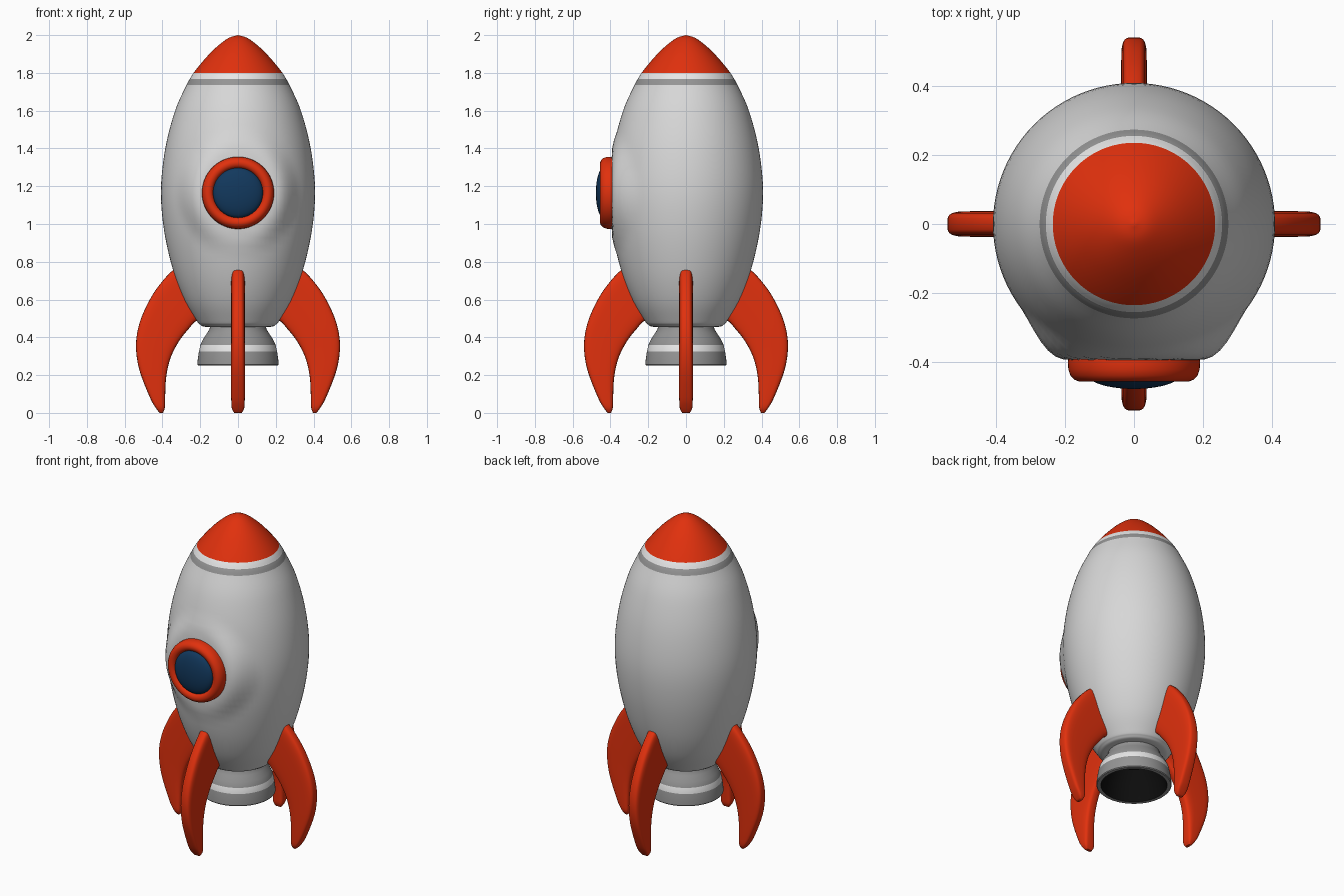
import bpy, bmesh, math
from mathutils import Matrix, Vector

if "Cube" in bpy.data.objects:
    bpy.data.objects.remove(bpy.data.objects["Cube"])


def material(name, rgb):
    m = bpy.data.materials.new(name)
    m.diffuse_color = (*rgb, 1)
    m.use_nodes = True
    m.node_tree.nodes["Principled BSDF"].inputs["Base Color"].default_value = m.diffuse_color
    return m


RED = material("red", (0.75, 0.03, 0.004))
HULL = material("hull light grey", (0.68, 0.68, 0.68))
WHITE = material("band white", (0.80, 0.80, 0.80))
GREY = material("mid grey", (0.30, 0.30, 0.30))
BLUE = material("glass dark blue", (0.006, 0.04, 0.11))
BLACK = material("nozzle black", (0.004, 0.004, 0.004))


def smooth_path(pts, steps):
    """Catmull-Rom curve that passes through every given point."""
    p = [Vector(q) for q in pts]
    p = [2 * p[0] - p[1]] + p + [2 * p[-1] - p[-2]]
    out = []
    for i in range(1, len(p) - 2):
        a, b, c, d = p[i - 1:i + 3]
        for s in range(steps):
            t = s / steps
            out.append(0.5 * (2 * b + (c - a) * t + (2 * a - 5 * b + 4 * c - d) * t * t
                              + (3 * b - a - 3 * c + d) * t ** 3))
    return out + [p[-2]]


def finish(name, bm, mats, rule=None, angle=40):
    bmesh.ops.recalc_face_normals(bm, faces=bm.faces)
    bm.normal_update()
    if rule:
        for f in bm.faces:
            f.material_index = rule(f.calc_center_median(), f.normal)
    me = bpy.data.meshes.new(name)
    bm.to_mesh(me)
    bm.free()
    for m in mats:
        me.materials.append(m)
    me.shade_smooth()
    me.set_sharp_from_angle(angle=math.radians(angle))
    ob = bpy.data.objects.new(name, me)
    bpy.context.collection.objects.link(ob)
    return ob


def lathe(profile, segs=96):
    """Closed turned shape; the profile starts and ends on the axis."""
    bm = bmesh.new()
    rings = []
    for r, z in profile:
        if r < 1e-5:
            rings.append([bm.verts.new((0, 0, z))] * segs)
        else:
            rings.append([bm.verts.new((r * math.cos(2 * math.pi * k / segs),
                                        r * math.sin(2 * math.pi * k / segs), z))
                          for k in range(segs)])
    for a, b in zip(rings, rings[1:]):
        for k in range(segs):
            n = (k + 1) % segs
            corners = list(dict.fromkeys((a[k], a[n], b[n], b[k])))
            if len(corners) > 2:
                bm.faces.new(corners)
    return bm


# Hull with red nose and two bands, swelling slightly to meet the window
WIN_Z = 1.165
hull_pts = [(0, 2.0), (0.045, 1.987), (0.09, 1.957), (0.14, 1.912), (0.19, 1.857),
            (0.235, 1.80), (0.255, 1.768), (0.273, 1.735), (0.333, 1.6), (0.385, 1.4),
            (0.408, 1.18), (0.392, 0.97), (0.345, 0.76), (0.285, 0.6), (0.22, 0.49),
            (0.2, 0.467), (0.175, 0.456), (0.1, 0.455)]
bm = lathe([tuple(p) for p in smooth_path(hull_pts, 5)] + [(0, 0.455)])
for v in bm.verts:
    if v.co.y < 0:
        t = (math.hypot(v.co.x, v.co.z - WIN_Z) - 0.19) / 0.14
        t = min(max(t, 0), 1)
        w = 1 - t * t * (3 - 2 * t)
        v.co.y += (min(v.co.y, -0.393) - v.co.y) * w


def hull_rule(c, n):
    if c.z > 1.80:
        return 1
    if c.z > 1.768:
        return 2
    return 3 if c.z > 1.735 else 0


finish("hull", bm, [HULL, RED, WHITE, GREY], hull_rule)

# Engine nozzle with a light stripe and black inside
nozzle_pts = [(0, 0.47), (0.148, 0.47), (0.15, 0.445), (0.165, 0.42), (0.185, 0.39),
              (0.199, 0.36), (0.207, 0.325), (0.213, 0.285), (0.215, 0.255), (0.211, 0.25),
              (0.19, 0.25), (0.185, 0.262), (0.17, 0.34), (0.13, 0.43), (0, 0.43)]


def nozzle_rule(c, n):
    r = Vector((c.x, c.y, 0))
    if n.dot(r) < -0.001 or (r.length < 0.14 and n.z < -0.5):
        return 2
    return 1 if 0.325 < c.z < 0.36 else 0


finish("engine_nozzle", lathe(nozzle_pts), [GREY, WHITE, BLACK], nozzle_rule)

# Window ring and domed glass, turned to face the front
to_front = Matrix.Translation((0, 0, WIN_Z)) @ Matrix.Rotation(math.pi / 2, 4, 'X')
ring_pts = [(0, 0.35), (0.188, 0.35), (0.191, 0.40), (0.190, 0.42), (0.184, 0.438),
            (0.173, 0.45), (0.16, 0.455), (0.146, 0.452), (0.135, 0.444), (0.13, 0.43),
            (0, 0.43)]
glass_pts = [(0, 0.42), (0.132, 0.42)] + [
    (0.132 * math.cos(a), 0.437 + 0.04 * math.sin(a))
    for a in [math.pi / 2 * i / 10 for i in range(11)]]
for name, pts, mat in (("window_ring", ring_pts, RED), ("window_glass", glass_pts, BLUE)):
    bm = lathe(pts, 64)
    bm.transform(to_front)
    finish(name, bm, [mat])

# Four curved fins, lofted from root to tip: outer x, z, inner x, z, half thickness
stations = [(0.27, 0.80, 0.13, 0.52, 0.037), (0.345, 0.755, 0.217, 0.49, 0.037),
            (0.41, 0.685, 0.265, 0.44, 0.037), (0.467, 0.60, 0.307, 0.387, 0.037),
            (0.52, 0.48, 0.345, 0.32, 0.037), (0.54, 0.36, 0.369, 0.25, 0.037),
            (0.523, 0.23, 0.382, 0.17, 0.037), (0.468, 0.085, 0.386, 0.07, 0.036),
            (0.436, 0.027, 0.388, 0.025, 0.033), (0.415, 0.0, 0.397, 0.0, 0.02)]
SIDES = 32


def squash(c):
    return math.copysign(abs(c) ** 0.5, c)


for k, side in enumerate(("right", "back", "left", "front")):
    bm = bmesh.new()
    loops = []
    for s in smooth_path(stations, 4):
        outer, inner = Vector((s[0], 0, s[1])), Vector((s[2], 0, s[3]))
        mid, half = (outer + inner) / 2, (outer - inner) / 2
        loop = []
        for j in range(SIDES):
            a = 2 * math.pi * j / SIDES
            co = mid + half * squash(math.cos(a))
            co.y = s[4] * squash(math.sin(a))
            co.z = max(co.z, 0)
            loop.append(bm.verts.new(co))
        loops.append(loop)
    for a, b in zip(loops, loops[1:]):
        for j in range(SIDES):
            n = (j + 1) % SIDES
            bm.faces.new((a[j], a[n], b[n], b[j]))
    bm.faces.new(loops[0])
    bm.faces.new(loops[-1])
    bm.transform(Matrix.Rotation(k * math.pi / 2, 4, 'Z'))
    finish(side + "_fin", bm, [RED], angle=60)
